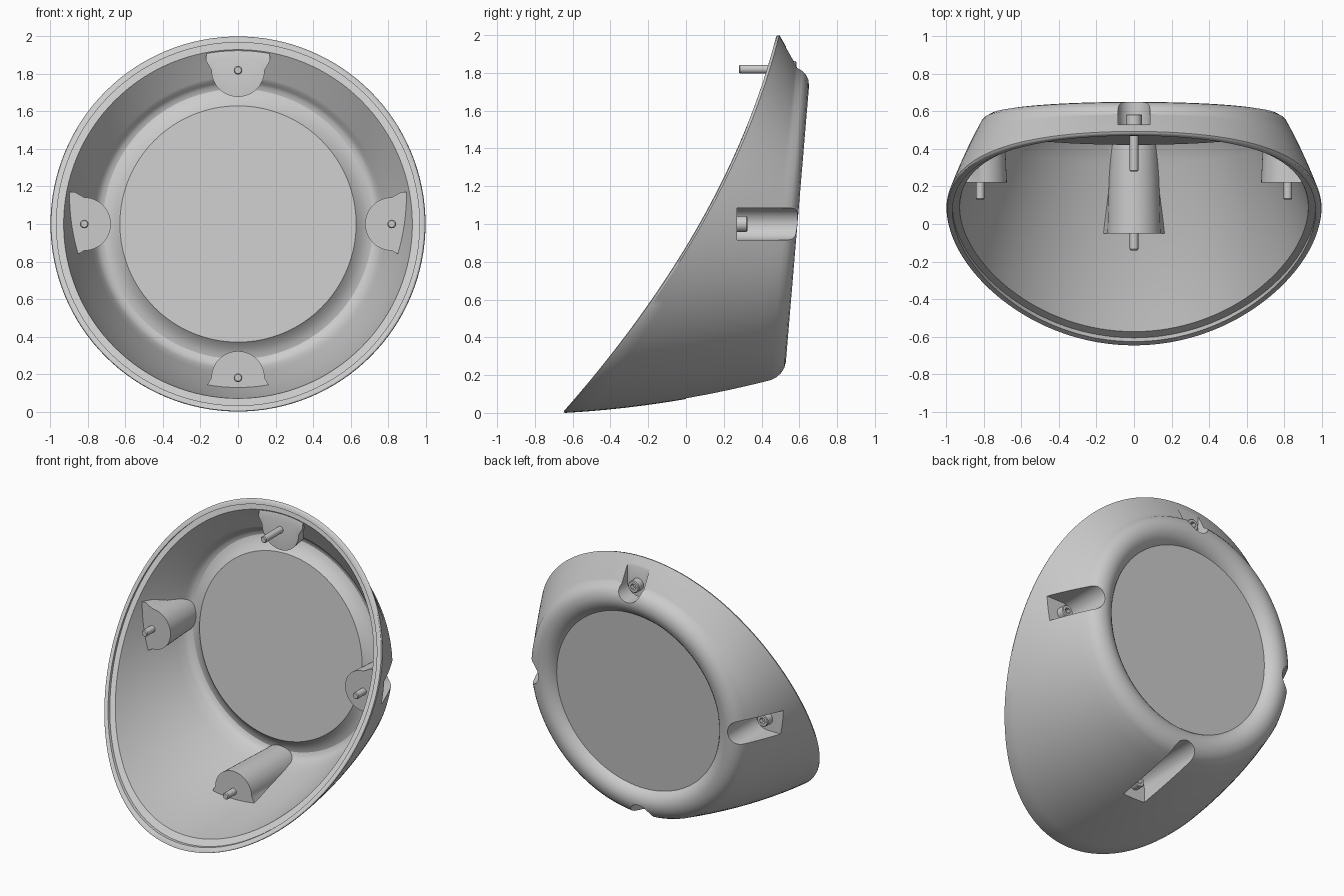
import bpy, bmesh, math

cube = bpy.data.objects.get("Cube")
if cube:
    bpy.data.objects.remove(cube, do_unlink=True)

SEG = 128
BOLT_R = 0.82          # radial position of the four screws

grey = bpy.data.materials.new("plain grey")
grey.use_nodes = True
grey.diffuse_color = (0.6, 0.6, 0.6, 1)
grey.node_tree.nodes["Principled BSDF"].inputs["Base Color"].default_value = (0.6, 0.6, 0.6, 1)


def rim_y(z):
    """Curved front opening."""
    return -0.655 + 0.883 * z - 0.158 * z * z


def back_y(z):
    """Slightly tilted back plane."""
    return 0.59 + 0.084 * (z - 1)


def make_object(name, bm):
    bmesh.ops.recalc_face_normals(bm, faces=bm.faces)
    mesh = bpy.data.meshes.new(name)
    bm.to_mesh(mesh)
    bm.free()
    mesh.materials.append(grey)
    obj = bpy.data.objects.new(name, mesh)
    bpy.context.collection.objects.link(obj)
    return obj


def boolean(obj, other, operation):
    """Apply a boolean and discard the helper."""
    mod = obj.modifiers.new("cut", 'BOOLEAN')
    mod.operation = operation
    mod.solver = 'EXACT'
    mod.object = other
    bpy.context.view_layer.objects.active = obj
    bpy.ops.object.modifier_apply(modifier=mod.name)


def smooth(obj):
    bpy.ops.object.select_all(action='DESELECT')
    obj.select_set(True)
    bpy.context.view_layer.objects.active = obj
    bpy.ops.object.shade_smooth_by_angle(angle=math.radians(32))


def loft(name, section):
    """Closed solid from a section (list of radius, y) that varies round the y axis."""
    bm = bmesh.new()
    columns = []
    for i in range(SEG):
        a = math.tau * i / SEG
        columns.append([bm.verts.new((r * math.cos(a), y, 1 + r * math.sin(a)))
                        for r, y in section(math.sin(a))])
    for i, col in enumerate(columns):
        nxt = columns[(i + 1) % SEG]
        for j in range(len(col) - 1):
            bm.faces.new((col[j], nxt[j], nxt[j + 1], col[j + 1]))
    bm.faces.new([c[0] for c in columns])
    bm.faces.new([c[-1] for c in columns])
    return make_object(name, bm)


# Rounded back ridge as (radius, depth below the back plane), window edge to side wall
OUTER = [(.632, .06), (.637, .05), (.65, .034), (.67, .017), (.70, .004), (.73, 0),
         (.765, .006), (.795, .022), (.815, .042), (.83, .07)]
INNER = [(.63, .115), (.64, .105), (.665, .085), (.695, .067), (.72, .06),
         (.74, .066), (.758, .08), (.772, .10)]
MIDDLE = [(.63, .09), (.665, .05), (.72, .03), (.775, .045), (.80, .085)]


def wall(s, ridge, rim_r, rim_shift):
    """Ridge points followed by the gently bulging side wall out to the rim."""
    pts = [(r, back_y(1 + r * s) - d) for r, d in ridge]
    r0, y0 = pts[-1]
    y1 = rim_y(1 + rim_r * s) + rim_shift
    for k in range(1, 11):
        t = k / 10
        bulge = 0.1 * t * (1 - t) * abs(y1 - y0)
        pts.append((r0 + (rim_r - r0) * t + bulge, y0 + (y1 - y0) * t))
    return pts


def shell_section(s):
    lip = [(r, rim_y(1 + r * s) + d) for r, d in ((.997, .005), (.99, 0), (.968, 0), (.968, .02))]
    return wall(s, OUTER, 1.0, .015) + lip + wall(s, INNER, .93, .02)[::-1]


def core_section(s):
    cap = [(r, rim_y(1 + r * s) + .025) for r in (.8, .6, .4, .2, .02)]
    return wall(s, MIDDLE, .96, .025) + cap


def d_prism(name, angle, radius, flare, y0, y1, back_scale=1.0):
    """D-shaped prism along y, round side facing the middle."""
    outline = [(-radius * math.sin(math.pi * k / 24), radius * math.cos(math.pi * k / 24))
               for k in range(25)]
    outline += [(.05, -flare), (.4, -flare), (.4, flare), (.05, flare)]
    bm = bmesh.new()
    rings = []
    for y, f in ((y0, 1.0), (y1, back_scale)):
        ring = []
        for u, v in outline:
            u, v = BOLT_R + u * f, v * f
            ring.append(bm.verts.new((u * math.cos(angle) - v * math.sin(angle), y,
                                      1 + u * math.sin(angle) + v * math.cos(angle))))
        rings.append(ring)
        bm.faces.new(ring)
    n = len(outline)
    for i in range(n):
        j = (i + 1) % n
        bm.faces.new((rings[0][i], rings[0][j], rings[1][j], rings[1][i]))
    return make_object(name, bm)


def turned(name, angle, steps, sides=24):
    """Round part along y from (radius, y) steps, placed at a screw position."""
    cx, cz = BOLT_R * math.cos(angle), 1 + BOLT_R * math.sin(angle)
    bm = bmesh.new()
    rings = [[bm.verts.new((cx + r * math.cos(math.tau * k / sides), y,
                            cz + r * math.sin(math.tau * k / sides))) for k in range(sides)]
             for r, y in steps]
    for a, b in zip(rings, rings[1:]):
        for k in range(sides):
            m = (k + 1) % sides
            bm.faces.new((a[k], a[m], b[m], b[k]))
    bm.faces.new(rings[0])
    bm.faces.new(rings[-1])
    return make_object(name, bm)


housing = loft("housing", shell_section)
core = loft("core_helper", core_section)

# Screw positions: name, angle, boss front face, pocket floor, pin tip
SCREWS = [("left", 0, .22, .27, .13), ("top", math.pi / 2, .47, .53, .28),
          ("right", math.pi, .22, .27, .13), ("bottom", -math.pi / 2, -.05, 0, -.14)]
helpers = [core]
pockets = []
for side, angle, face, floor, tip in SCREWS:
    # Boss on the inside, trimmed to stay within the wall
    boss = d_prism(side + "_boss", angle, .142, .17, face, .68, .85)
    boolean(boss, core, 'INTERSECT')
    boolean(housing, boss, 'UNION')
    pocket = d_prism(side + "_pocket", angle, .085, .085, floor, .9)
    pockets.append(pocket)
    helpers += [boss, pocket]

for pocket in pockets:
    boolean(housing, pocket, 'DIFFERENCE')

# Socket-head screws
for side, angle, face, floor, tip in SCREWS:
    screw = turned(side + "_screw", angle,
                   [(.018, tip), (.023, tip + .006), (.023, floor - .004), (.042, floor - .004),
                    (.042, floor + .05), (.037, floor + .055)])
    socket = turned(side + "_socket", angle, [(.022, floor + .025), (.022, floor + .1)], 6)
    boolean(screw, socket, 'DIFFERENCE')
    helpers.append(socket)
    smooth(screw)

for helper in helpers:
    bpy.data.objects.remove(helper, do_unlink=True)
smooth(housing)
